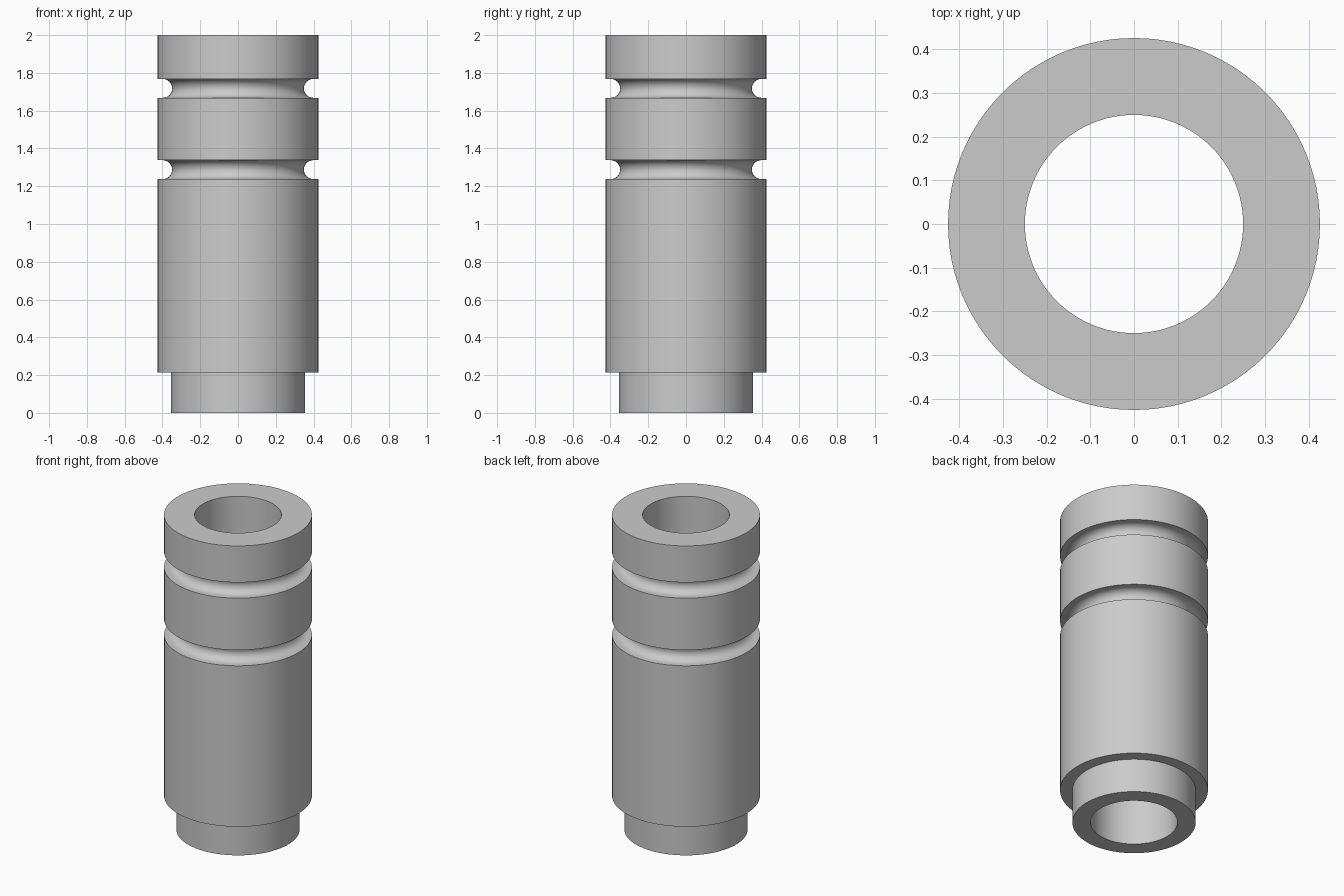
import bpy, bmesh, math

if "Cube" in bpy.data.objects:
    bpy.data.objects.remove(bpy.data.objects["Cube"])

SEGMENTS = 96
R_OUT, R_FOOT, R_BORE = 0.426, 0.355, 0.25
HEIGHT, STEP_Z = 2.0, 0.215
GROOVE_R, GROOVE_FLOOR = 0.05, 0.349


def groove(z, steps=12):
    """U-shaped groove: straight walls and a half-round floor."""
    c = GROOVE_FLOOR + GROOVE_R
    arc = [(c - GROOVE_R * math.sin(math.pi * i / steps),
            z - GROOVE_R * math.cos(math.pi * i / steps)) for i in range(steps + 1)]
    return [(R_OUT, z - GROOVE_R)] + arc + [(R_OUT, z + GROOVE_R)]


def lathe(name, profile):
    """Revolve a closed (radius, z) profile about the z axis."""
    bm = bmesh.new()
    rings = []
    for i in range(SEGMENTS):
        a = 2 * math.pi * i / SEGMENTS
        rings.append([bm.verts.new((r * math.cos(a), r * math.sin(a), z)) for r, z in profile])
    n = len(profile)
    for i in range(SEGMENTS):
        p, q = rings[i], rings[(i + 1) % SEGMENTS]
        for j in range(n):
            k = (j + 1) % n
            bm.faces.new((p[j], q[j], q[k], p[k]))
    bmesh.ops.recalc_face_normals(bm, faces=bm.faces)
    mesh = bpy.data.meshes.new(name)
    bm.to_mesh(mesh)
    bm.free()
    obj = bpy.data.objects.new(name, mesh)
    bpy.context.collection.objects.link(obj)
    bpy.context.view_layer.objects.active = obj
    obj.select_set(True)
    bpy.ops.object.shade_smooth_by_angle(angle=math.radians(30))
    return obj


# Sleeve: stepped foot, two ring grooves and a straight through bore
profile = [(R_BORE, 0), (R_FOOT, 0), (R_FOOT, STEP_Z), (R_OUT, STEP_Z)]
profile += groove(1.288) + groove(1.718)
profile += [(R_OUT, HEIGHT), (R_BORE, HEIGHT)]
lathe("grooved_sleeve", profile)
